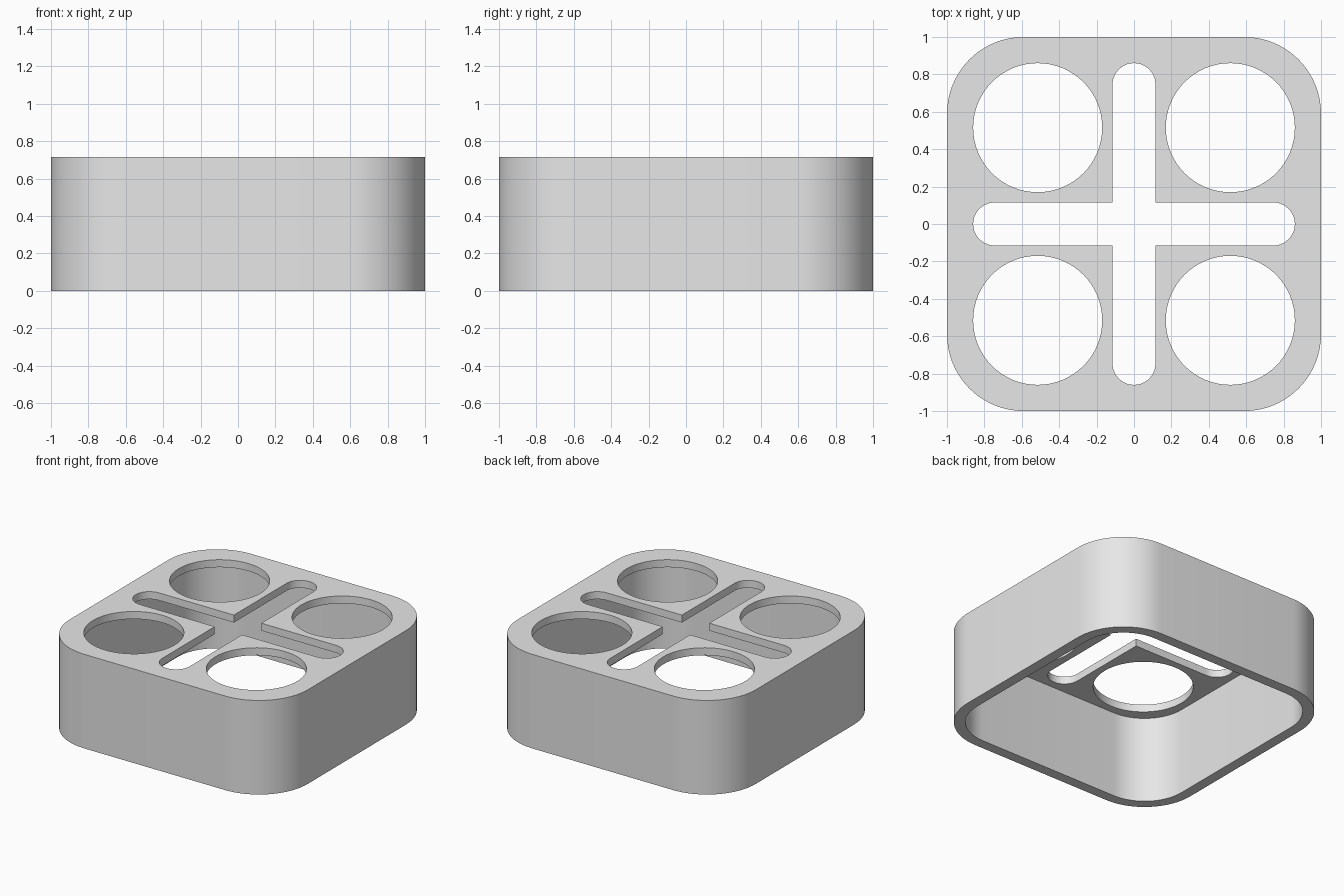
import bpy
import bmesh
from math import pi, cos, sin

HEIGHT = 0.715
WALL = 0.08
LID = 0.057
CORNER = 0.41

if "Cube" in bpy.data.objects:
    bpy.data.objects.remove(bpy.data.objects["Cube"], do_unlink=True)

grey = bpy.data.materials.new("light grey")
grey.use_nodes = True
grey.diffuse_color = (0.8, 0.8, 0.8, 1)
grey.node_tree.nodes["Principled BSDF"].inputs["Base Color"].default_value = (0.8, 0.8, 0.8, 1)


def rounded_prism(name, half_x, half_y, radius, z0, z1, center=(0, 0), steps=16):
    """Upright prism on a rounded rectangle; a full radius gives a slot or a cylinder."""
    points = []
    for quarter, (sx, sy) in enumerate([(1, 1), (-1, 1), (-1, -1), (1, -1)]):
        for i in range(steps + 1):
            a = (quarter + i / steps) * pi / 2
            points.append((center[0] + sx * (half_x - radius) + radius * cos(a),
                           center[1] + sy * (half_y - radius) + radius * sin(a), z0))
    bm = bmesh.new()
    verts = [bm.verts.new(p) for p in points]
    bmesh.ops.remove_doubles(bm, verts=verts, dist=1e-5)
    base = bm.faces.new(bm.verts[:])
    top = bmesh.ops.extrude_face_region(bm, geom=[base])["geom"]
    bmesh.ops.translate(bm, vec=(0, 0, z1 - z0),
                        verts=[v for v in top if isinstance(v, bmesh.types.BMVert)])
    bmesh.ops.recalc_face_normals(bm, faces=bm.faces[:])
    mesh = bpy.data.meshes.new(name)
    bm.to_mesh(mesh)
    bm.free()
    mesh.materials.append(grey)
    obj = bpy.data.objects.new(name, mesh)
    bpy.context.collection.objects.link(obj)
    return obj


# Rounded square body
holder = rounded_prism("holder_body", 1, 1, CORNER, 0, HEIGHT)

# Hollow underside, open at the bottom
inner = 1 - WALL
cutters = [rounded_prism("cavity_cutter", inner, inner, CORNER - WALL, -0.2, HEIGHT - LID)]

# Four round holes in the lid
low, high = HEIGHT - 0.2, HEIGHT + 0.2
for x in (-0.515, 0.515):
    for y in (-0.515, 0.515):
        cutters.append(rounded_prism("hole_cutter", 0.345, 0.345, 0.345, low, high, (x, y)))

# Crossed slots with round ends
cutters.append(rounded_prism("slot_x_cutter", 0.86, 0.115, 0.115, low, high, steps=10))
cutters.append(rounded_prism("slot_y_cutter", 0.115, 0.86, 0.115, low, high, steps=10))

# Cut everything out, then drop the cutters
bpy.ops.object.select_all(action="DESELECT")
bpy.context.view_layer.objects.active = holder
holder.select_set(True)
for cutter in cutters:
    cutter.hide_render = True
    mod = holder.modifiers.new("cut", "BOOLEAN")
    mod.operation = "DIFFERENCE"
    mod.solver = "EXACT"
    mod.object = cutter
    bpy.ops.object.modifier_apply(modifier=mod.name)
    bpy.data.objects.remove(cutter, do_unlink=True)

bpy.ops.object.shade_smooth_by_angle(angle=pi / 6)
